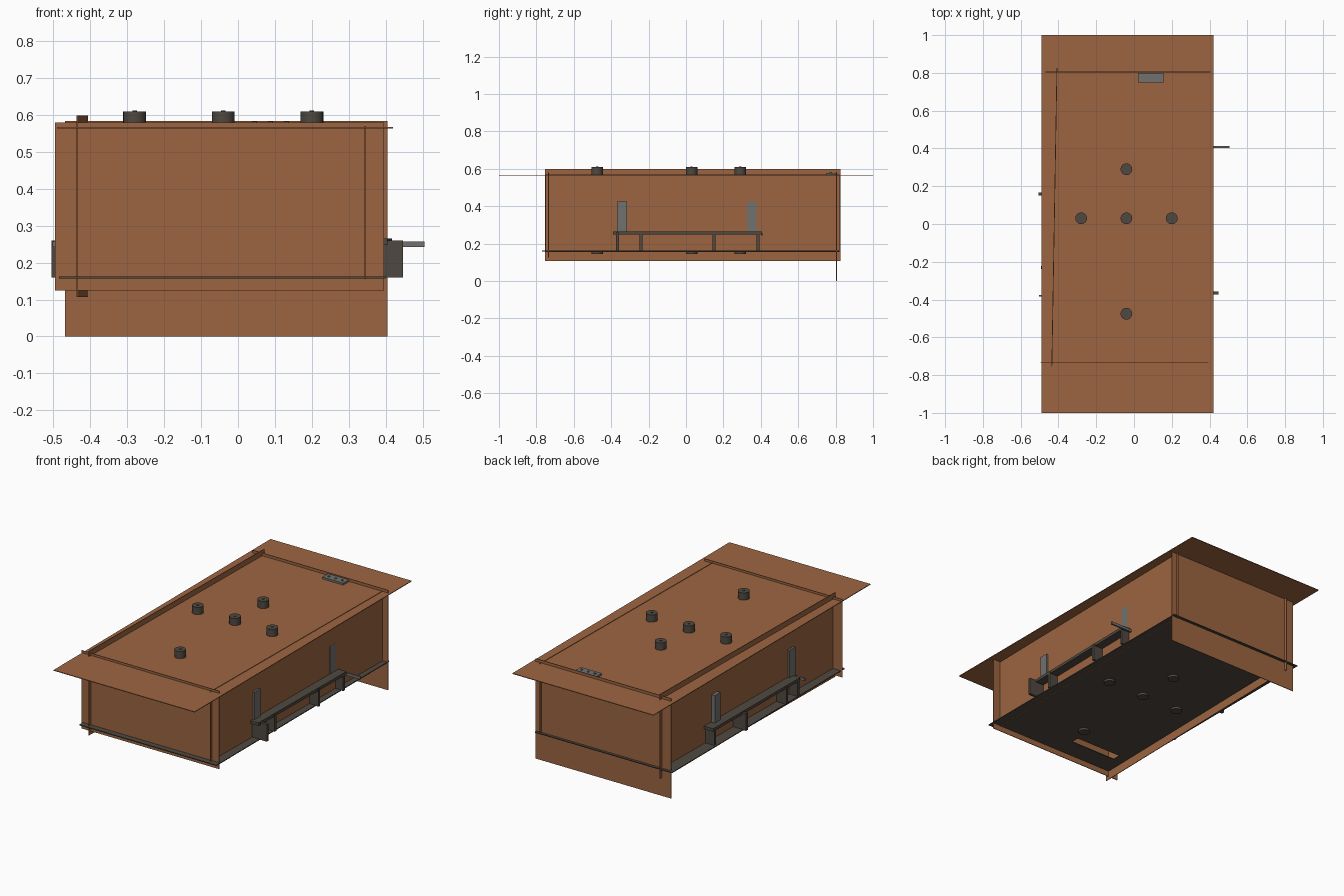
import bpy, bmesh, math

if "Cube" in bpy.data.objects:
    bpy.data.objects.remove(bpy.data.objects["Cube"])


def material(name, rgb):
    m = bpy.data.materials.new(name)
    m.diffuse_color = (*rgb, 1)
    m.use_nodes = True
    m.node_tree.nodes["Principled BSDF"].inputs["Base Color"].default_value = m.diffuse_color
    return m


WOOD = material("brown_wood", (0.335, 0.13, 0.053))
DARK = material("dark_metal", (0.078, 0.066, 0.053))
GREY = material("grey_steel", (0.165, 0.165, 0.16))


def finish(name, bm, mat):
    bmesh.ops.recalc_face_normals(bm, faces=bm.faces)
    me = bpy.data.meshes.new(name)
    bm.to_mesh(me)
    bm.free()
    me.materials.append(mat)
    ob = bpy.data.objects.new(name, me)
    bpy.context.collection.objects.link(ob)
    return ob


def box(name, x, y, z, mat, skew=0.0):
    """Box from ranges; skew shifts x linearly from the front end to the back end."""
    bm = bmesh.new()
    bmesh.ops.create_cube(bm, size=1)
    for v in bm.verts:
        t = v.co.y + 0.5
        v.co = (x[0] + (x[1] - x[0]) * (v.co.x + 0.5) + skew * t,
                y[0] + (y[1] - y[0]) * t,
                z[0] + (z[1] - z[0]) * (v.co.z + 0.5))
    return finish(name, bm, mat)


def stud(name, x, y, z0, z1, r, mat, sides=24):
    bm = bmesh.new()
    bmesh.ops.create_cone(bm, cap_ends=True, segments=sides,
                          radius1=r, radius2=r, depth=z1 - z0)
    bmesh.ops.translate(bm, verts=bm.verts, vec=(x, y, (z0 + z1) / 2))
    for f in bm.faces:
        f.smooth = abs(f.normal.z) < 0.5
    ob = finish(name, bm, mat)
    for e in ob.data.edges:
        a, b = (ob.data.vertices[i].co.z for i in e.vertices)
        e.use_edge_sharp = abs(a - b) < 1e-5


# Thin crossing panels of the box
T = 0.004
TOP, BOT = 0.567, 0.16
box("top_panel", (-0.49, 0.42), (-1, 1), (TOP - T, TOP), WOOD)
box("front_panel", (-0.495, 0.395), (-0.737, -0.733), (0.125, 0.58), WOOD)
box("back_panel", (-0.468, 0.405), (0.803, 0.807), (0, 0.583), WOOD)
box("left_panel", (-0.437, -0.433), (-0.755, 0.825), (0.107, 0.598), WOOD, 0.027)
box("right_panel", (0.343, 0.347), (-0.75, 0.82), (0.155, 0.57), WOOD, 0.024)

# Dark floor plate with a slot near the front
bm = bmesh.new()
xs, ys = (-0.485, -0.37, -0.07, 0.40), (-0.77, -0.615, -0.565, 0.822)
grid = [[bm.verts.new((x, y, BOT)) for y in ys] for x in xs]
for i in range(3):
    for j in range(3):
        if (i, j) != (1, 1):
            bm.faces.new((grid[i][j], grid[i + 1][j], grid[i + 1][j + 1], grid[i][j + 1]))
floor = finish("floor_plate", bm, DARK)
sol = floor.modifiers.new("thickness", "SOLIDIFY")
sol.thickness, sol.offset = 0.005, 0

# Studs in a cross on the lid and under the floor
for n, (x, y) in enumerate([(-0.04, 0.29), (-0.28, 0.03), (-0.04, 0.03),
                            (0.2, 0.03), (-0.04, -0.475)]):
    stud(f"top_stud_{n}", x, y, TOP - 0.01, 0.609, 0.031, DARK)
    stud(f"top_stud_pin_{n}", x, y, 0.60, 0.612, 0.006, DARK, 12)
    stud(f"bottom_stud_{n}", x, y, 0.145, BOT, 0.031, DARK)

# Hinge plate on the lid
box("hinge_plate", (0.02, 0.155), (0.748, 0.8), (TOP, 0.578), GREY)
for n in range(3):
    stud(f"hinge_screw_{n}", 0.045 + 0.043 * n, 0.774, 0.577, 0.582, 0.007, GREY, 12)

# Right side shelf with brackets, uprights and bar
box("right_shelf", (0.345, 0.405), (-0.39, 0.405), (0.248, 0.265), DARK, 0.012)
for n, (y, x) in enumerate([(-0.365, 0.447), (-0.24, 0.41), (0.15, 0.42), (0.385, 0.415)]):
    box(f"right_bracket_{n}", (0.35, x), (y - 0.008, y + 0.008), (BOT, 0.26), DARK)
for n, y in enumerate((-0.342, 0.352)):
    box(f"right_upright_{n}", (0.348, 0.365), (y - 0.026, y + 0.026), (0.255, 0.425), GREY)
box("right_bar", (0.355, 0.505), (0.403, 0.413), (0.242, 0.257), GREY)

# Left side shelf, turned half round
box("left_shelf", (-0.485, -0.425), (-0.36, 0.43), (0.248, 0.265), DARK, 0.008)
for n, (y, x) in enumerate([(0.41, -0.475), (0.16, -0.505), (-0.23, -0.492), (-0.345, -0.485)]):
    box(f"left_bracket_{n}", (x, -0.42), (y - 0.008, y + 0.008), (BOT, 0.26), DARK)
for n, y in enumerate((-0.35, 0.34)):
    box(f"left_upright_{n}", (-0.442, -0.422), (y - 0.026, y + 0.026), (0.255, 0.425), GREY)
box("left_bar", (-0.503, -0.425), (-0.385, -0.375), (0.242, 0.257), GREY)
